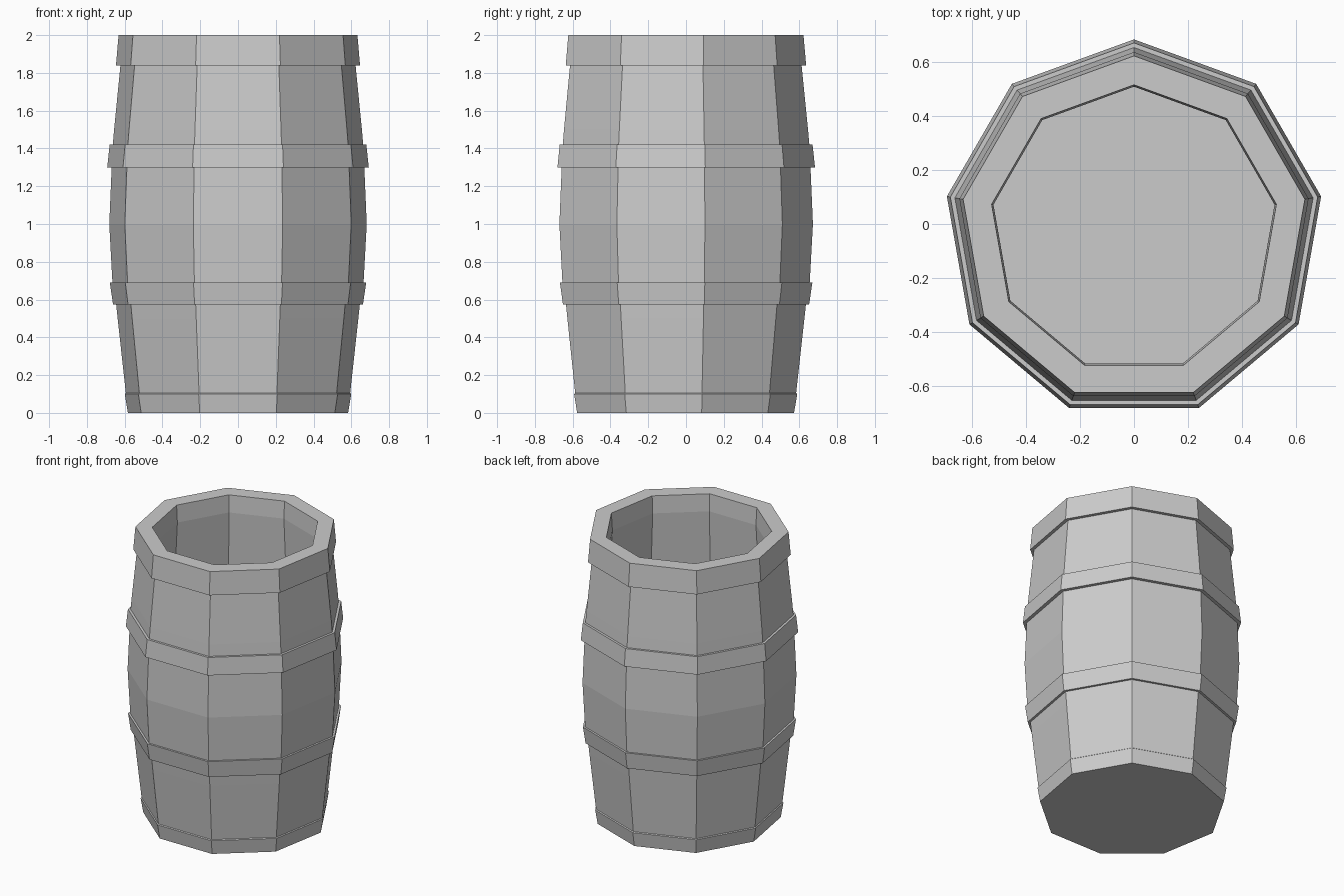
import bpy, bmesh
from math import cos, sin, pi

if "Cube" in bpy.data.objects:
    bpy.data.objects.remove(bpy.data.objects["Cube"])

SIDES = 9
Y_SHIFT = -0.02  # centres the nine-sided outline on its bounding box

# Outer shell (radius, height), bottom to top, with the four hoops standing proud
outer = [
    (0.592, 0.0), (0.609, 0.10), (0.603, 0.105),           # bottom hoop
    (0.647, 0.50), (0.655, 0.575),                         # lower staves
    (0.672, 0.575), (0.689, 0.69), (0.675, 0.69),          # lower hoop
    (0.692, 1.0), (0.679, 1.30),                           # belly
    (0.703, 1.30), (0.690, 1.42), (0.673, 1.42),           # upper hoop
    (0.666, 1.50), (0.632, 1.84),                          # upper staves
    (0.656, 1.84), (0.642, 2.0),                           # top hoop
]
# Hollow inside, rim to floor
inner = [(0.535, 2.0), (0.528, 1.88), (0.550, 1.5), (0.580, 1.0),
         (0.550, 0.5), (0.530, 0.1)]


def lathe(name, profile):
    bm = bmesh.new()
    rings = []
    for r, z in profile:
        angles = [pi / 2 + 2 * pi * i / SIDES for i in range(SIDES)]
        rings.append([bm.verts.new((r * cos(a), r * sin(a) + Y_SHIFT, z)) for a in angles])
    for a, b in zip(rings, rings[1:]):
        for i in range(SIDES):
            j = (i + 1) % SIDES
            bm.faces.new((a[i], a[j], b[j], b[i]))
    # Underside and inner floor
    bm.faces.new(rings[0][::-1])
    bm.faces.new(rings[-1])
    bmesh.ops.recalc_face_normals(bm, faces=bm.faces)
    mesh = bpy.data.meshes.new(name)
    bm.to_mesh(mesh)
    bm.free()
    obj = bpy.data.objects.new(name, mesh)
    bpy.context.collection.objects.link(obj)
    return obj


# Open-topped barrel
lathe("hooped_barrel", outer + inner)
